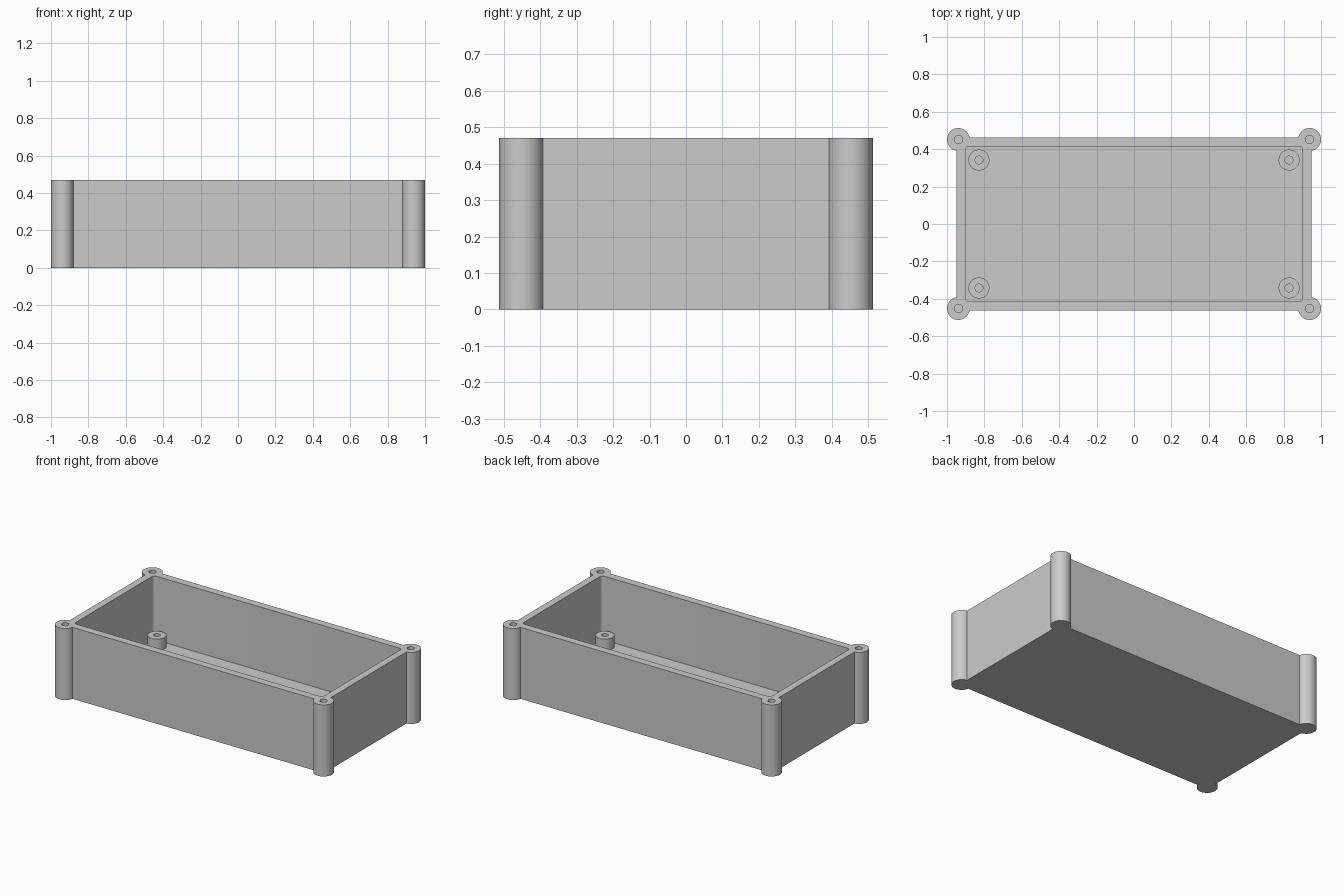
import bpy, bmesh
from mathutils import Matrix, Vector

if "Cube" in bpy.data.objects:
    bpy.data.objects.remove(bpy.data.objects["Cube"], do_unlink=True)

HEIGHT, FLOOR = 0.47, 0.05
CORNERS = [(sx, sy) for sx in (-1, 1) for sy in (-1, 1)]

grey = bpy.data.materials.new("light grey plastic")
grey.use_nodes = True
colour = (0.6, 0.6, 0.6, 1)
grey.diffuse_color = colour
grey.node_tree.nodes["Principled BSDF"].inputs["Base Color"].default_value = colour


def add_object(name, bm):
    mesh = bpy.data.meshes.new(name)
    bm.to_mesh(mesh)
    bm.free()
    mesh.materials.append(grey)
    obj = bpy.data.objects.new(name, mesh)
    bpy.context.collection.objects.link(obj)
    return obj


def block(name, half_x, half_y, z0, z1, rounding=0):
    bm = bmesh.new()
    scale = Matrix.Diagonal((2 * half_x, 2 * half_y, z1 - z0, 1))
    bmesh.ops.create_cube(bm, size=1, matrix=Matrix.Translation((0, 0, (z0 + z1) / 2)) @ scale)
    if rounding:
        upright = [e for e in bm.edges
                   if abs((e.verts[0].co - e.verts[1].co).normalized().z) > 0.9]
        bmesh.ops.bevel(bm, geom=upright, offset=rounding, segments=5,
                        profile=0.5, affect='EDGES')
    return add_object(name, bm)


def cylinder(name, x, y, radius, z0, z1, sides=48):
    bm = bmesh.new()
    bmesh.ops.create_cone(bm, cap_ends=True, segments=sides, radius1=radius, radius2=radius,
                          depth=z1 - z0, matrix=Matrix.Translation((x, y, (z0 + z1) / 2)))
    return add_object(name, bm)


def combine(target, tool, operation):
    mod = target.modifiers.new(operation.lower(), 'BOOLEAN')
    mod.operation, mod.solver, mod.object = operation, 'EXACT', tool
    bpy.context.view_layer.objects.active = target
    bpy.ops.object.modifier_apply(modifier=mod.name)
    bpy.data.objects.remove(tool, do_unlink=True)


def smooth(obj):
    bpy.ops.object.select_all(action='DESELECT')
    obj.select_set(True)
    bpy.context.view_layer.objects.active = obj
    bpy.ops.object.shade_smooth_by_angle(angle=0.6)


# Open case with round corner pillars
case = block("enclosure_case", 0.949, 0.463, 0, HEIGHT)
for sx, sy in CORNERS:
    combine(case, cylinder("pillar", sx * 0.939, sy * 0.452, 0.061, 0, HEIGHT), 'UNION')
combine(case, block("cavity", 0.902, 0.413, FLOOR, HEIGHT + 0.1, 0.015), 'DIFFERENCE')

# Blind screw holes in the pillars
for sx, sy in CORNERS:
    combine(case, cylinder("screw_hole", sx * 0.939, sy * 0.452, 0.022, FLOOR, HEIGHT + 0.1, 32),
            'DIFFERENCE')
smooth(case)

# Hollow standoffs on the floor
for sx, sy in CORNERS:
    side = ("back" if sy > 0 else "front") + ("_left" if sx > 0 else "_right")
    x, y = sx * 0.829, sy * 0.342
    standoff = cylinder(side + "_standoff", x, y, 0.056, FLOOR, 0.125)
    combine(standoff, cylinder("bore", x, y, 0.021, FLOOR - 0.1, 0.2, 32), 'DIFFERENCE')
    smooth(standoff)
